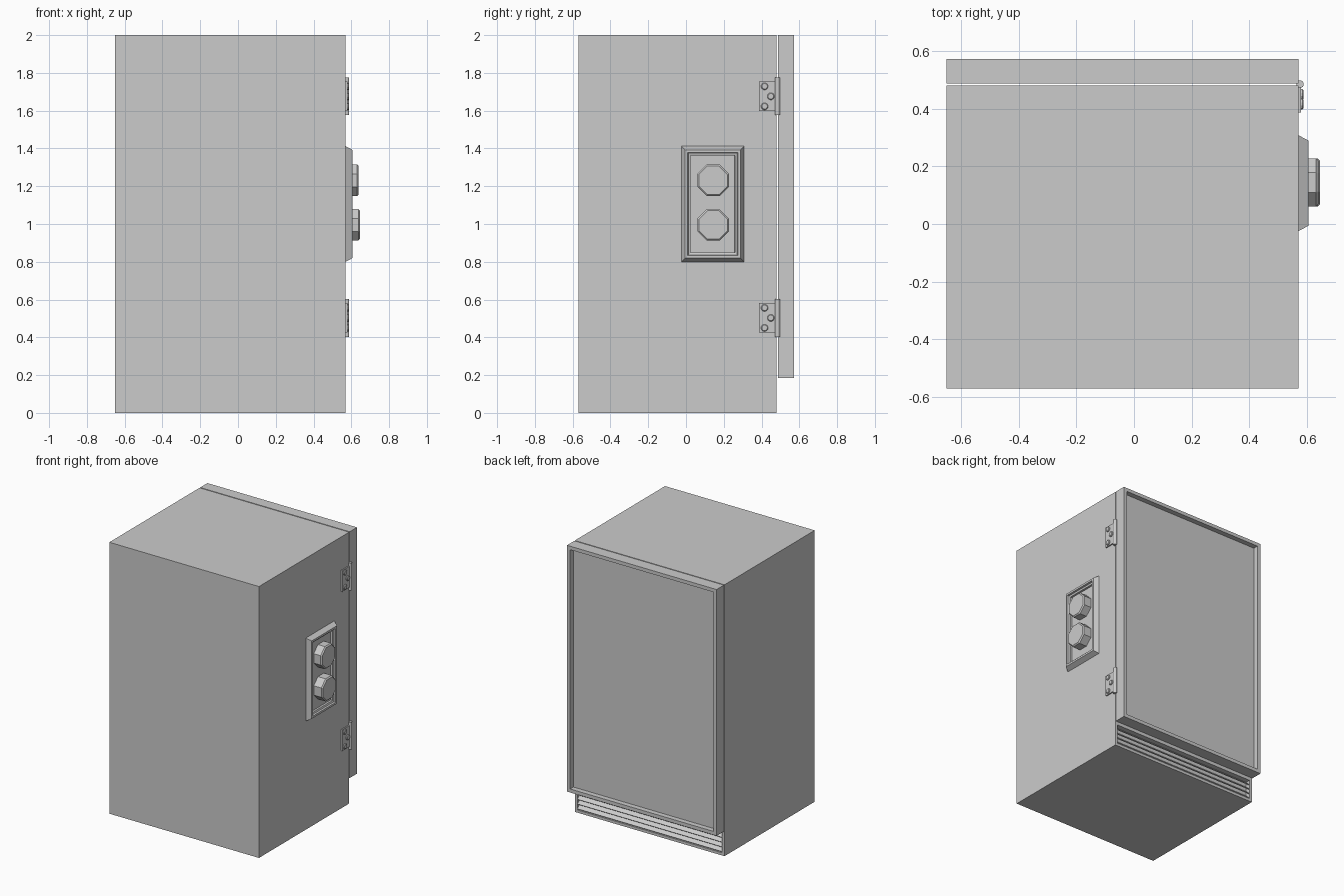
import bpy
import bmesh
import math
from mathutils import Matrix, Vector

old = bpy.data.objects.get("Cube")
if old:
    bpy.data.objects.remove(old, do_unlink=True)

grey = bpy.data.materials.new("light grey")
grey.use_nodes = True
colour = (0.6, 0.6, 0.6, 1)
grey.diffuse_color = colour
grey.node_tree.nodes["Principled BSDF"].inputs["Base Color"].default_value = colour


def finish(name, bm):
    mesh = bpy.data.meshes.new(name)
    bm.to_mesh(mesh)
    bm.free()
    mesh.materials.append(grey)
    obj = bpy.data.objects.new(name, mesh)
    bpy.context.collection.objects.link(obj)
    return obj


def box(low, high):
    """Box mesh between two opposite corners."""
    low, high = Vector(low), Vector(high)
    bm = bmesh.new()
    place = Matrix.Translation((low + high) / 2) @ Matrix.Diagonal((*(high - low), 1))
    bmesh.ops.create_cube(bm, size=1, matrix=place)
    bm.normal_update()
    return bm


def step_face(bm, direction, steps):
    """Inset the lowest face that looks along direction, one (width, depth) step at a time."""
    facing = [f for f in bm.faces if f.normal.dot(Vector(direction)) > 0.9]
    face = min(facing, key=lambda f: f.calc_center_median().z)
    for width, depth in steps:
        bmesh.ops.inset_individual(bm, faces=[face], thickness=width, depth=depth,
                                   use_even_offset=True)
        bm.normal_update()


def cylinder(name, centre, radius, length, sides, axis, rim=0.0):
    """Prism along x or z, with an optional chamfered outer end."""
    bm = bmesh.new()
    bmesh.ops.create_cone(bm, cap_ends=True, segments=sides, radius1=radius,
                          radius2=radius, depth=length - rim,
                          matrix=Matrix.Rotation(math.pi / sides, 4, "Z"))
    bm.normal_update()
    if rim:
        step_face(bm, (0, 0, 1), [(rim, rim)])
    turn = Matrix.Rotation(math.pi / 2, 4, "Y") if axis == "X" else Matrix()
    bm.transform(Matrix.Translation(centre) @ turn)
    return finish(name, bm)


LEFT, RIGHT, BACK = -0.65, 0.57, 0.48

# Cabinet body with a vent recess low on the back
body = box((LEFT, -0.57, 0), (RIGHT, BACK, 2))
bmesh.ops.bisect_plane(body, geom=body.verts[:] + body.edges[:] + body.faces[:],
                       plane_co=(0, 0, 0.185), plane_no=(0, 0, 1))
body.normal_update()
step_face(body, (0, 1, 0), [(0.02, 0), (0, -0.04)])
finish("cabinet_body", body)

# Sloping vent slats
for i in range(4):
    slat = box((-0.59, -0.022, -0.003), (0.59, 0.022, 0.003))
    slat.transform(Matrix.Translation(((LEFT + RIGHT) / 2, BACK - 0.02, 0.04 + i * 0.035))
                   @ Matrix.Rotation(math.radians(-42), 4, "X"))
    finish(f"vent_slat_{i + 1}", slat)

# Door with a sunken panel
door = box((LEFT, BACK + 0.007, 0.185), (RIGHT, 0.572, 2))
step_face(door, (0, 1, 0), [(0.026, 0), (0, -0.038)])
finish("door", door)

# Control panel: sloped surround, flat rim, sunken floor
panel = box((RIGHT - 0.005, -0.025, 0.8), (RIGHT, 0.308, 1.412))
step_face(panel, (1, 0, 0), [(0.019, 0.035), (0.015, 0), (0.003, -0.012),
                             (0.012, -0.004), (0.001, -0.014)])
finish("control_panel", panel)

# Octagonal knobs
for name, z, tip in (("upper_knob", 1.231, 0.639), ("lower_knob", 0.995, 0.645)):
    length = tip - RIGHT
    cylinder(name, (RIGHT + length / 2 - 0.004, 0.144, z), 0.09, length, 8, "X", 0.008)

# Hinges: plate, pin barrel and three screws each
for name, z in (("upper", 1.676), ("lower", 0.503)):
    finish(name + "_hinge_plate",
           box((RIGHT - 0.004, 0.387, z - 0.078), (RIGHT + 0.009, 0.478, z + 0.078)))
    cylinder(name + "_hinge_barrel", (0.576, 0.485, z), 0.013, 0.2, 12, "Z")
    for i, (y, dz) in enumerate(((0.416, 0.053), (0.449, 0), (0.416, -0.053))):
        cylinder(f"{name}_hinge_screw_{i + 1}", (0.578, y, z + dz), 0.019, 0.016, 12, "X", 0.004)
